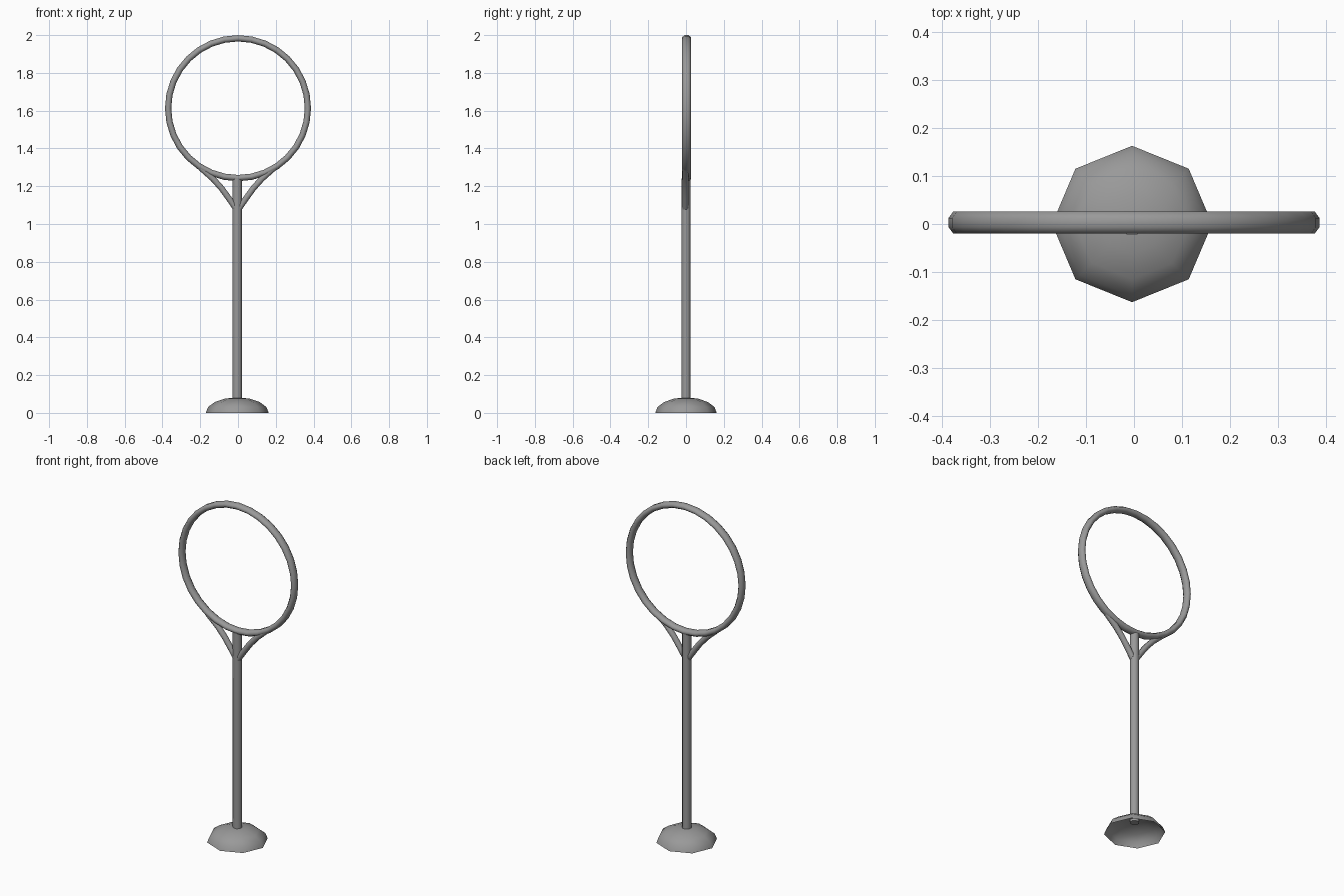
import bpy, bmesh, math
from mathutils import Vector

cube = bpy.data.objects.get("Cube")
if cube:
    bpy.data.objects.remove(cube, do_unlink=True)

# Single grey metal
metal = bpy.data.materials.new("grey_metal")
metal.use_nodes = True
GREY = (0.32, 0.32, 0.32, 1)
metal.diffuse_color = GREY
metal.node_tree.nodes["Principled BSDF"].inputs["Base Color"].default_value = GREY


def finish(name, bm):
    bmesh.ops.recalc_face_normals(bm, faces=bm.faces)
    mesh = bpy.data.meshes.new(name)
    bm.to_mesh(mesh)
    bm.free()
    mesh.materials.append(metal)
    obj = bpy.data.objects.new(name, mesh)
    bpy.context.collection.objects.link(obj)
    bpy.ops.object.select_all(action='DESELECT')
    obj.select_set(True)
    bpy.context.view_layer.objects.active = obj
    bpy.ops.object.shade_smooth_by_angle(angle=math.radians(60))
    return obj


def tube(name, path, in_plane, depth, closed=False, sides=8, y=0.0):
    """Sweep an oval section along a path of (x, z) points."""
    bm = bmesh.new()
    pts = [Vector((x, y, z)) for x, z in path]
    n = len(pts)
    rings = []
    for i, p in enumerate(pts):
        if closed:
            before, after = pts[i - 1], pts[(i + 1) % n]
        else:
            before, after = pts[max(i - 1, 0)], pts[min(i + 1, n - 1)]
        t = (after - before).normalized()
        across = Vector((t.z, 0, -t.x))
        ring = []
        for k in range(sides):
            a = math.tau * (k + 0.5) / sides
            offset = across * (in_plane * math.cos(a)) + Vector((0, depth * math.sin(a), 0))
            ring.append(bm.verts.new(p + offset))
        rings.append(ring)
    for i in range(n if closed else n - 1):
        a, b = rings[i], rings[(i + 1) % n]
        for k in range(sides):
            m = (k + 1) % sides
            bm.faces.new((a[k], a[m], b[m], b[k]))
    if not closed:
        bm.faces.new(rings[0])
        bm.faces.new(rings[-1])
    return finish(name, bm)


# Hoop
SEGMENTS = 32
hoop_path = [(0.37 * math.cos(math.tau * i / SEGMENTS),
              1.613 + 0.37 * math.sin(math.tau * i / SEGMENTS)) for i in range(SEGMENTS)]
tube("hoop", hoop_path, 0.018, 0.025, closed=True, y=0.003)

# Upright pole
tube("pole", [(-0.004, 0.065), (-0.004, 1.24)], 0.026, 0.025)

# Curved struts from the pole to the hoop
for name, side in (("left_strut", 1), ("right_strut", -1)):
    path = [(0.0, 1.07), (0.045, 1.135), (0.085, 1.19), (0.13, 1.24), (0.195, 1.298)]
    tube(name, [(side * x - 0.003, z) for x, z in path], 0.017, 0.018, y=-0.003)

# Hollow octagonal domed foot
bm = bmesh.new()
bmesh.ops.create_uvsphere(bm, u_segments=8, v_segments=8, radius=1)
bmesh.ops.delete(bm, geom=[v for v in bm.verts if v.co.z < -0.01], context='VERTS')
bmesh.ops.scale(bm, vec=(0.167, 0.163, 0.082), verts=bm.verts)
bmesh.ops.translate(bm, vec=(-0.004, 0, 0), verts=bm.verts)
finish("domed_foot", bm)
